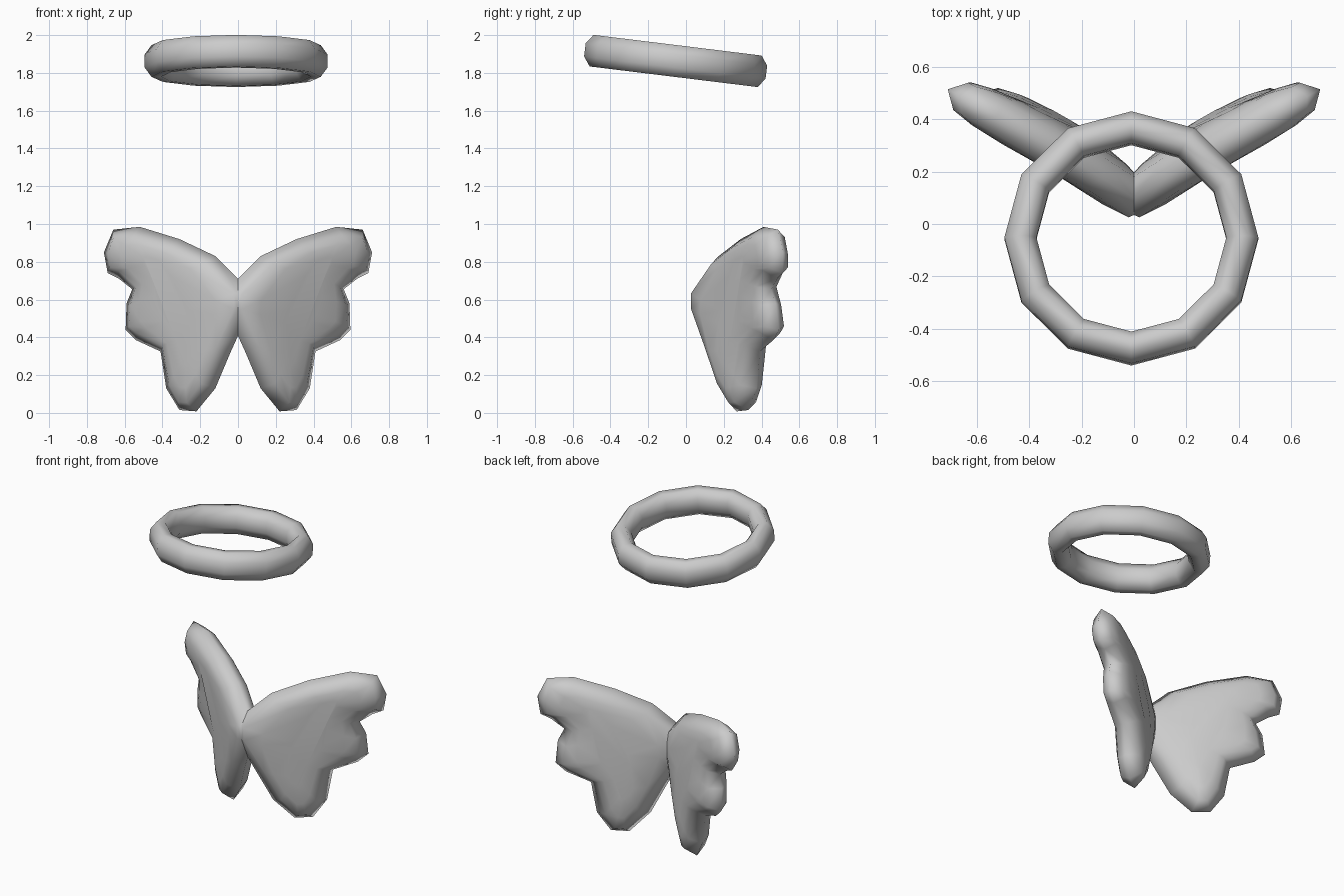
import bpy, bmesh, math
from mathutils import Vector, Matrix

cube = bpy.data.objects.get("Cube")
if cube:
    bpy.data.objects.remove(cube, do_unlink=True)

grey = bpy.data.materials.new("plain grey")
grey.use_nodes = True
colour = (0.6, 0.6, 0.6, 1)
grey.diffuse_color = colour
grey.node_tree.nodes["Principled BSDF"].inputs["Base Color"].default_value = colour


def finish(name, bm):
    bmesh.ops.recalc_face_normals(bm, faces=bm.faces)
    for f in bm.faces:
        f.smooth = True
    mesh = bpy.data.meshes.new(name)
    bm.to_mesh(mesh)
    bm.free()
    mesh.materials.append(grey)
    obj = bpy.data.objects.new(name, mesh)
    bpy.context.collection.objects.link(obj)


def bridge(bm, a, b):
    n = len(a)
    for i in range(n):
        j = (i + 1) % n
        bm.faces.new((a[i], a[j], b[j], b[i]))


# Halo: twelve-sided ring with an upright oval section, tipped forward
def build_halo(segments=12, sides=8, radius=0.423):
    bm = bmesh.new()
    rings = []
    for i in range(segments):
        a = math.tau * i / segments
        ring = []
        for k in range(sides):
            t = math.tau * (k + 0.5) / sides
            r = radius + 0.066 * math.cos(t)
            ring.append(bm.verts.new((r * math.cos(a), r * math.sin(a), 0.091 * math.sin(t))))
        rings.append(ring)
    for i in range(segments):
        bridge(bm, rings[i], rings[(i + 1) % segments])
    bm.transform(Matrix.Translation((-0.01, -0.055, 1.863)) @ Matrix.Rotation(math.radians(-7), 4, "X"))
    finish("halo", bm)


# Wing outline as seen from the front, clockwise from the root
OUTLINE = [(-0.06, 0.65), (0.12, 0.83), (0.31, 0.92), (0.52, 0.985), (0.66, 0.97),
           (0.71, 0.85), (0.69, 0.74), (0.63, 0.71), (0.56, 0.655), (0.59, 0.58),
           (0.595, 0.44), (0.54, 0.385), (0.41, 0.325), (0.38, 0.13), (0.31, 0.015),
           (0.22, 0.008), (0.12, 0.13), (0.04, 0.32), (-0.06, 0.54)]
SPINE_LOW, SPINE_HIGH = Vector((0.23, 0.32)), Vector((0.4, 0.79))


def inset(points, amount):
    result = []
    for i, p in enumerate(points):
        d1 = (p - points[i - 1]).normalized()
        d2 = (points[(i + 1) % len(points)] - p).normalized()
        d = (d1 + d2).normalized()
        result.append(p + Vector((d.y, -d.x)) * amount)
    return result


def toward_spine(p, blend):
    axis = SPINE_HIGH - SPINE_LOW
    t = (p - SPINE_LOW).dot(axis) / axis.length_squared
    return p.lerp(SPINE_LOW + axis * min(1, max(0, t)), blend)


def build_wing(name, side):
    bm = bmesh.new()

    def place(p, depth):
        # The wing sweeps back outward, thickens at the root, and its lower lobes lean back
        lean = 0.04 * min(1, max(0, (0.9 - p.x * 0.1 - p.y) / 0.4)) * min(1, max(0, p.x / 0.25))
        lean -= 0.035 * max(0, 1 - max(0, p.x) / 0.4)
        depth *= 1.22 - 0.3 * max(0, p.x)
        y = 0.13 + 0.54 * p.x + lean
        return bm.verts.new((p.x - 0.48 * depth, y + 0.88 * depth, p.y))

    rim_points = [Vector(p) for p in OUTLINE]
    shoulder = inset(rim_points, 0.05)
    layers = [(shoulder, 0.058)]
    for blend, depth in ((0.3, 0.074), (0.75, 0.081)):
        layers.append(([toward_spine(p, blend) for p in shoulder], depth))
    rim = [place(p, 0) for p in rim_points]
    for sign in (-1, 1):
        last = rim
        for points, depth in layers:
            ring = [place(p, sign * depth) for p in points]
            bridge(bm, last, ring)
            last = ring
        bm.faces.new(last)
    # Trim the root where the two wings meet
    bmesh.ops.bisect_plane(bm, geom=bm.verts[:] + bm.edges[:] + bm.faces[:],
                           plane_co=(0, 0, 0), plane_no=(1, 0, 0), clear_inner=True)
    bm.transform(Matrix.Diagonal((side, 1, 1, 1)))
    finish(name, bm)


build_halo()
build_wing("left_wing", 1)
build_wing("right_wing", -1)
